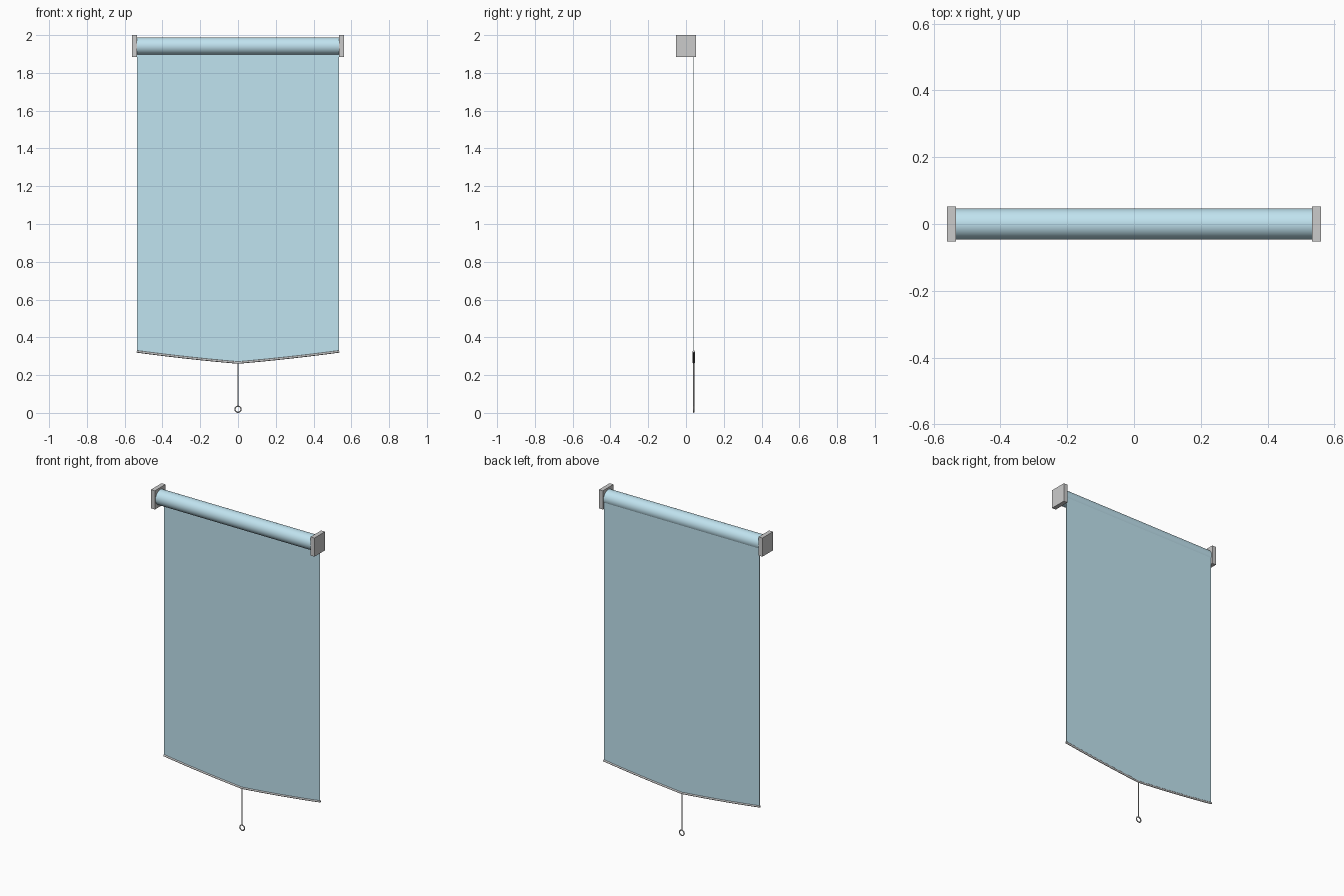
import bpy, bmesh, math
from mathutils import Vector

if "Cube" in bpy.data.objects:
    bpy.data.objects.remove(bpy.data.objects["Cube"])

HALF = 0.534      # half width of the fabric
ROLL_Z = 1.942    # roller axis height
FAB_Y = 0.041     # fabric plane, hanging off the back of the roller

blue = bpy.data.materials.new("blue_fabric")
blue.diffuse_color = (0.53, 0.77, 0.87, 1)
blue.use_nodes = True
blue.node_tree.nodes["Principled BSDF"].inputs["Base Color"].default_value = blue.diffuse_color


def box(name, centre, size):
    bpy.ops.mesh.primitive_cube_add(size=1, location=centre)
    o = bpy.context.object
    o.name = name
    o.scale = size
    return o


def rod(name, radius, length, centre, rot=(0, 0, 0), sides=48):
    bpy.ops.mesh.primitive_cylinder_add(vertices=sides, radius=radius, depth=length,
                                        location=centre, rotation=rot)
    o = bpy.context.object
    o.name = name
    bpy.ops.object.shade_smooth_by_angle()
    return o


def hem_z(x):
    # two shallow sagging arcs meeting in a point at the centre
    t = abs(x) / HALF
    return 0.266 + 0.046 * t + 0.013 * t * t


# Wall brackets at both ends
for side, label in ((-1, "left"), (1, "right")):
    box("bracket_" + label, (side * 0.547, 0, 1.942), (0.027, 0.104, 0.116))

# Fabric roll
roll = rod("fabric_roll", 0.046, 2 * HALF, (0, 0, ROLL_Z), (0, math.pi / 2, 0))
roll.data.materials.append(blue)

# Hanging fabric sheet
xs = [HALF * i / 10 for i in range(-10, 11)]
bm = bmesh.new()
top = [bm.verts.new((x, FAB_Y, ROLL_Z + 0.015)) for x in xs]
low = [bm.verts.new((x, FAB_Y, hem_z(x))) for x in xs]
for i in range(len(xs) - 1):
    bm.faces.new((top[i], low[i], low[i + 1], top[i + 1]))
mesh = bpy.data.meshes.new("fabric_sheet")
bm.to_mesh(mesh)
bm.free()
sheet = bpy.data.objects.new("fabric_sheet", mesh)
bpy.context.collection.objects.link(sheet)
mesh.materials.append(blue)
solid = sheet.modifiers.new("thickness", "SOLIDIFY")
solid.thickness = 0.002
solid.offset = 0

# Hem bar following the bottom edge
curve = bpy.data.curves.new("hem_bar", "CURVE")
curve.dimensions = "3D"
curve.bevel_depth = 0.006
curve.bevel_resolution = 2
curve.use_fill_caps = True
spline = curve.splines.new("POLY")
spline.points.add(len(xs) - 1)
for p, x in zip(spline.points, xs):
    p.co = (x * 1.004, FAB_Y, hem_z(x), 1)
bpy.context.collection.objects.link(bpy.data.objects.new("hem_bar", curve))

# Pull cord and ring
rod("pull_cord", 0.003, 0.228, (0, FAB_Y, 0.151), sides=12)
bpy.ops.mesh.primitive_torus_add(major_radius=0.016, minor_radius=0.0035,
                                 major_segments=32, minor_segments=10,
                                 location=(0, FAB_Y, 0.0195),
                                 rotation=(math.pi / 2, 0, 0))
bpy.context.object.name = "pull_ring"
bpy.ops.object.shade_smooth_by_angle()
